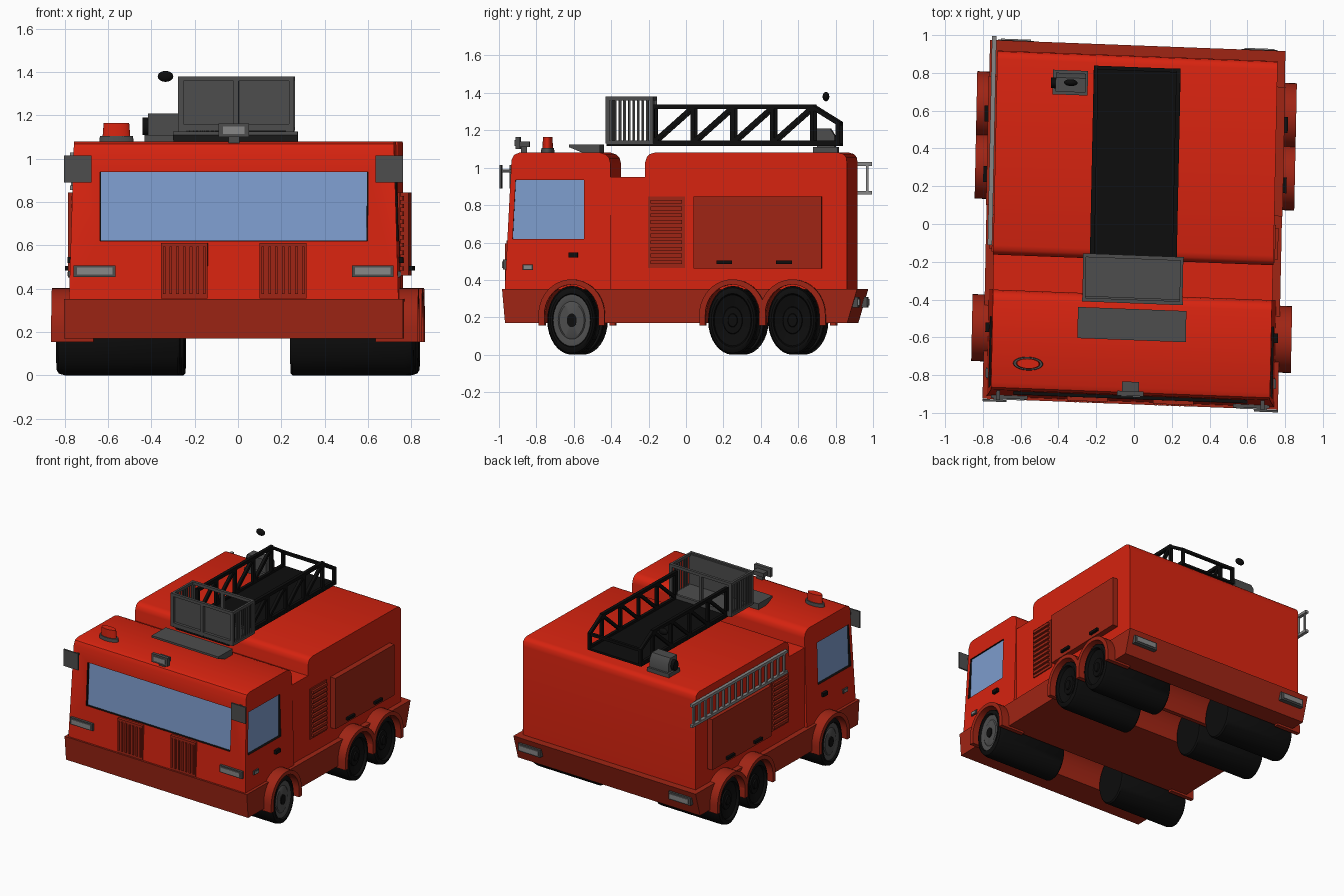
import bpy, bmesh, math
from mathutils import Matrix, Vector

cube = bpy.data.objects.get("Cube")
if cube:
    bpy.data.objects.remove(cube)


def material(name, r, g, b):
    m = bpy.data.materials.new(name)
    m.use_nodes = True
    m.diffuse_color = (r, g, b, 1)
    m.node_tree.nodes["Principled BSDF"].inputs["Base Color"].default_value = (r, g, b, 1)
    return m


RED = material("bright_red", .68, .017, .005)
DARK = material("dark_red", .35, .018, .007)
BLACK = material("black", .004, .004, .004)
GREY = material("dark_grey", .075, .075, .075)
SILVER = material("light_grey", .24, .24, .24)
GLASS = material("window_blue", .21, .34, .62)
parts = []


def finish(bm, name, *mats):
    bmesh.ops.remove_doubles(bm, verts=bm.verts, dist=1e-5)
    bmesh.ops.recalc_face_normals(bm, faces=bm.faces)
    me = bpy.data.meshes.new(name)
    bm.to_mesh(me)
    bm.free()
    for m in mats:
        me.materials.append(m)
    ob = bpy.data.objects.new(name, me)
    bpy.context.collection.objects.link(ob)
    parts.append(ob)
    return ob


def add_box(bm, x0, x1, y0, y1, z0, z1):
    m = Matrix.Translation(((x0 + x1) / 2, (y0 + y1) / 2, (z0 + z1) / 2))
    m = m @ Matrix.Diagonal((abs(x1 - x0), abs(y1 - y0), abs(z1 - z0), 1))
    bmesh.ops.create_cube(bm, size=1, matrix=m)


def box(name, mat, *dims):
    bm = bmesh.new()
    add_box(bm, *dims)
    return finish(bm, name, mat)


def add_prism(bm, pts, x0, x1, taper=0):
    """Side outline (y, z) extruded along x; taper narrows it with height."""
    ends = []
    for x in (x0, x1):
        ends.append([bm.verts.new((x - math.copysign(taper * (z - .35), x), y, z)) for y, z in pts])
        bm.faces.new(ends[-1])
    for i in range(len(pts)):
        j = (i + 1) % len(pts)
        bm.faces.new((ends[0][i], ends[0][j], ends[1][j], ends[1][i]))


def prism(name, mats, pts, x0, x1, taper=0):
    bm = bmesh.new()
    add_prism(bm, pts, x0, x1, taper)
    return finish(bm, name, *mats)


def add_bar(bm, x, p, q, w):
    """Square bar in a side plane from p to q, both (y, z)."""
    p, q = Vector(p), Vector(q)
    d = (q - p).normalized() * w / 2
    n = Vector((-d.y, d.x))
    add_prism(bm, [p + n, q + n, q - n, p - n], x - w / 2, x + w / 2)


def lathe(name, mat, profile, side, y, z, ry, rz, seg=32):
    """Profile (x, radius factor) turned about the x axis into an oval."""
    bm = bmesh.new()
    rings = [[bm.verts.new((side * x, y + r * ry * math.cos(2 * math.pi * k / seg),
                            z + r * rz * math.sin(2 * math.pi * k / seg))) for k in range(seg)]
             for x, r in profile]
    for a, b in zip(rings, rings[1:]):
        for k in range(seg):
            j = (k + 1) % seg
            bm.faces.new((a[k], a[j], b[j], b[k]))
    return finish(bm, name, mat)


def oval(name, mat, x, y, z0, z1, rx, ry, top=1):
    bm = bmesh.new()
    m = Matrix.Translation((x, y, (z0 + z1) / 2)) @ Matrix.Diagonal((rx, ry, 1, 1))
    bmesh.ops.create_cone(bm, cap_ends=True, segments=32, radius1=1, radius2=top, depth=z1 - z0, matrix=m)
    return finish(bm, name, mat)


def cut(target, cutter, index):
    """Carve target; the new faces take the given material slot."""
    for f in cutter.data.polygons:
        f.material_index = index
    mod = target.modifiers.new("cut", 'BOOLEAN')
    mod.operation, mod.solver, mod.object = 'DIFFERENCE', 'EXACT', cutter
    with bpy.context.temp_override(object=target, active_object=target):
        bpy.ops.object.modifier_apply(modifier=mod.name)
    parts.remove(cutter)
    bpy.data.objects.remove(cutter)


# Cab, neck and rear body
cab = prism("cab", (RED, BLACK), [(-.94, .35), (-.905, 1.04), (-.892, 1.068), (-.865, 1.08), (-.43, 1.08),
            (-.4, 1.07), (-.382, 1.05), (-.375, 1.02), (-.375, .35)], -.76, .76, .03)
box("neck", RED, -.74, .74, -.38, -.18, .35, .95)
prism("rear_body", (RED,), [(-.19, .35), (-.19, 1.03), (-.18, 1.06), (-.165, 1.073), (-.14, 1.08), (.845, 1.08),
      (.87, 1.073), (.885, 1.055), (.89, 1.02), (.89, .35)], -.742, .742)

# Recessed windows
cut(cab, prism("cutter", (RED, BLACK), [(-1, .62), (-.905, .62), (-.889, .94), (-1, .94)], -.618, .618), 1)
prism("windscreen", (GLASS,), [(-.91, .622), (-.894, .938), (-.888, .938), (-.904, .622)], -.613, .613)
side_window = [(-.898, .62), (-.882, .935), (-.517, .935), (-.517, .62)]
for s in (-1, 1):
    cut(cab, prism("cutter", (RED, BLACK), side_window, s * .727, s * .9), 1)
    prism("side_window", (GLASS,), side_window, s * .726, s * .731)

# Skirt with wheel wells
AXLES = (-.58, .28, .6)
skirt = prism("skirt", (DARK,), [(-.938, .17), (-.954, .352), (.945, .352), (.892, .17)], -.782, .782)
for y in AXLES:
    cut(skirt, lathe("cutter", DARK, [(-.9, 0), (-.9, 1), (.9, 1), (.9, 0)], 1, y, .185, .145, .2), 0)

# Wheels and fenders
for s in (-1, 1):
    for y in AXLES:
        lathe("wheel", BLACK, [(.255, 0), (.255, .95), (.265, 1), (.785, 1), (.815, .95), (.825, .86), (.825, .78),
              (.805, .74), (.79, .4), (.8, .38), (.8, .2), (.81, .18), (.81, 0)], s, y, .184, .132, .184)
        if y < 0:
            lathe("wheel_rim", GREY, [(.8, 0), (.8, .78), (.81, .78), (.812, .7), (.806, .55), (.812, .5), (.812, 0)],
                  s, y, .184, .132, .184)
            lathe("wheel_hub", BLACK, [(.8, 0), (.8, .2), (.82, .2), (.82, 0)], s, y, .184, .132, .184)
        arcs = [[(y + ry * math.cos(a), .215 + rz * math.sin(a)) for a in
                 [math.pi * k / 20 for k in range(21)]] for ry, rz in ((.177, .188), (.145, .16))]
        outer, inner = arcs
        outer = [(y + .177, .155)] + outer + [(y - .177, .155)]
        inner = [(y + .145, .155)] + inner + [(y - .145, .155)]
        prism("fender", (DARK,), outer + inner[::-1], s * .65, s * .846)

# Side lockers, vents, handles and marker lamps
for s in (-1, 1):
    box("locker_door", DARK, s * .73, s * .785, .07, .755, .462, .845)
    for y in (.235, .555):
        box("locker_handle", BLACK, s * .78, s * .803, y - .042, y + .042, .485, .505)
    bm = bmesh.new()
    add_box(bm, s * .73, s * .75, -.175, .022, .465, .845)
    for k in range(10):
        z = .484 + k * .036
        add_prism(bm, [(-.16, z), (-.16, z + .02), (.007, z + .02), (.007, z)], s * .745, s * .765)
    finish(bm, "side_vent", DARK)
    box("door_handle", BLACK, s * .74, s * .775, -.6, -.55, .52, .547)
    box("marker_lamp_frame", GREY, s * .74, s * .766, -.845, -.79, .453, .483)
    box("marker_lamp", SILVER, s * .76, s * .769, -.838, -.797, .459, .477)

# Front vents, head and tail lamps, mirrors
for s in (-1, 1):
    bm = bmesh.new()
    add_box(bm, s * .12, s * .335, -.947, -.9, .355, .612)
    for k in range(7):
        x = s * (.135 + k * .031)
        add_box(bm, x - .006, x + .006, -.955, -.92, .375, .595)
    finish(bm, "front_vent", DARK)
    box("head_lamp_frame", GREY, s * .545, s * .738, -.95, -.91, .455, .508)
    box("head_lamp", SILVER, s * .56, s * .723, -.956, -.94, .465, .498)
    box("tail_lamp_frame", GREY, s * .55, s * .74, .9, .948, .252, .31)
    box("tail_lamp", SILVER, s * .565, s * .725, .94, .954, .264, .298)
    box("mirror", GREY, s * .655, s * .782, -.968, -.956, .89, 1.015)
    box("mirror_arm", GREY, s * .69, s * .71, -.96, -.89, .975, .99)

# Roof fittings on the cab
oval("beacon_base", GREY, -.545, -.76, 1.075, 1.105, .08, .036, .95)
oval("beacon", RED, -.545, -.76, 1.1, 1.165, .064, .028, .92)
box("spot_lamp_foot", GREY, -.025, .025, -.88, -.85, 1.07, 1.12)
box("spot_lamp_body", GREY, -.045, .045, -.89, -.835, 1.11, 1.14)
box("spot_lamp", GREY, -.07, .07, -.91, -.885, 1.1, 1.163)
box("spot_lamp_lens", SILVER, -.05, .05, -.914, -.908, 1.115, 1.148)
prism("roof_deflector", (GREY,), [(-.615, 1.11), (-.615, 1.125), (-.45, 1.125), (-.45, 1.075), (-.53, 1.075)], -.287, .287)

# Rescue basket
bm = bmesh.new()
add_box(bm, -.265, .265, -.415, -.165, 1.125, 1.145)
add_box(bm, -.255, .255, -.4, -.39, 1.14, 1.37)
for y in (-.41, -.175):
    for z in (1.15, 1.37):
        add_box(bm, -.265, .265, y - .01, y + .01, z - .012, z + .01)
    for x in (-.255, 0, .255):
        add_box(bm, x - .012, x + .012, y - .01, y + .01, 1.13, 1.38)
for x in (-.257, .257):
    add_box(bm, x - .008, x + .008, -.415, -.165, 1.36, 1.38)
    for k in range(9):
        add_bar(bm, x, (-.39 + k * .0245, 1.13), (-.39 + k * .0245, 1.37), .009)
finish(bm, "rescue_basket", GREY)

# Truss ladder
bm = bmesh.new()
add_box(bm, -.23, .23, -.415, .83, 1.115, 1.13)
stations = [-.17 + k * .213 for k in range(5)]
for x in (-.218, .218):
    add_bar(bm, x, (-.18, 1.325), (.69, 1.325), .024)
    add_bar(bm, x, (-.18, 1.135), (.83, 1.135), .022)
    add_bar(bm, x, (.68, 1.325), (.825, 1.235), .022)
    add_bar(bm, x, (.82, 1.12), (.82, 1.245), .022)
    for y in stations:
        add_bar(bm, x, (y, 1.12), (y, 1.33), .022)
    for a, b in zip(stations, stations[1:]):
        add_bar(bm, x, (a, 1.135), (b, 1.325), .022)
add_box(bm, -.225, .225, .81, .83, 1.225, 1.245)
finish(bm, "truss_ladder", BLACK)

# Ladder control box and floating lamp
box("control_base", GREY, -.445, -.26, .67, .80, 1.075, 1.11)
prism("control_box", (GREY,), [(.69, 1.1), (.685, 1.21), (.76, 1.21), (.785, 1.17), (.785, 1.1)], -.43, -.27)
lathe("control_dial", BLACK, [(.42, 0), (.42, 1), (.455, 1), (.455, 0)], -1, .73, 1.15, .028, .04)
bm = bmesh.new()
bmesh.ops.create_uvsphere(bm, u_segments=20, v_segments=12, radius=1,
                          matrix=Matrix.Translation((-.35, .735, 1.38)) @ Matrix.Diagonal((.036, .018, .025, 1)))
finish(bm, "round_lamp", BLACK)

# Side ladder
bm = bmesh.new()
for z in (.866, 1.02):
    add_box(bm, -.772, -.748, -.14, .966, z - .01, z + .01)
for k in range(16):
    add_bar(bm, -.76, (-.11 + k * .07, .866), (-.11 + k * .07, 1.02), .014)
finish(bm, "side_ladder", SILVER)

# Slight skew of the whole vehicle, then smooth shading with sharp edges
skew = Matrix(((1, .021, 0, 0), (-.038, 1, 0, 0), (0, 0, 1, 0), (0, 0, 0, 1)))
for ob in parts:
    ob.data.transform(skew)
    ob.data.shade_smooth()
    ob.data.set_sharp_from_angle(angle=math.radians(35))
